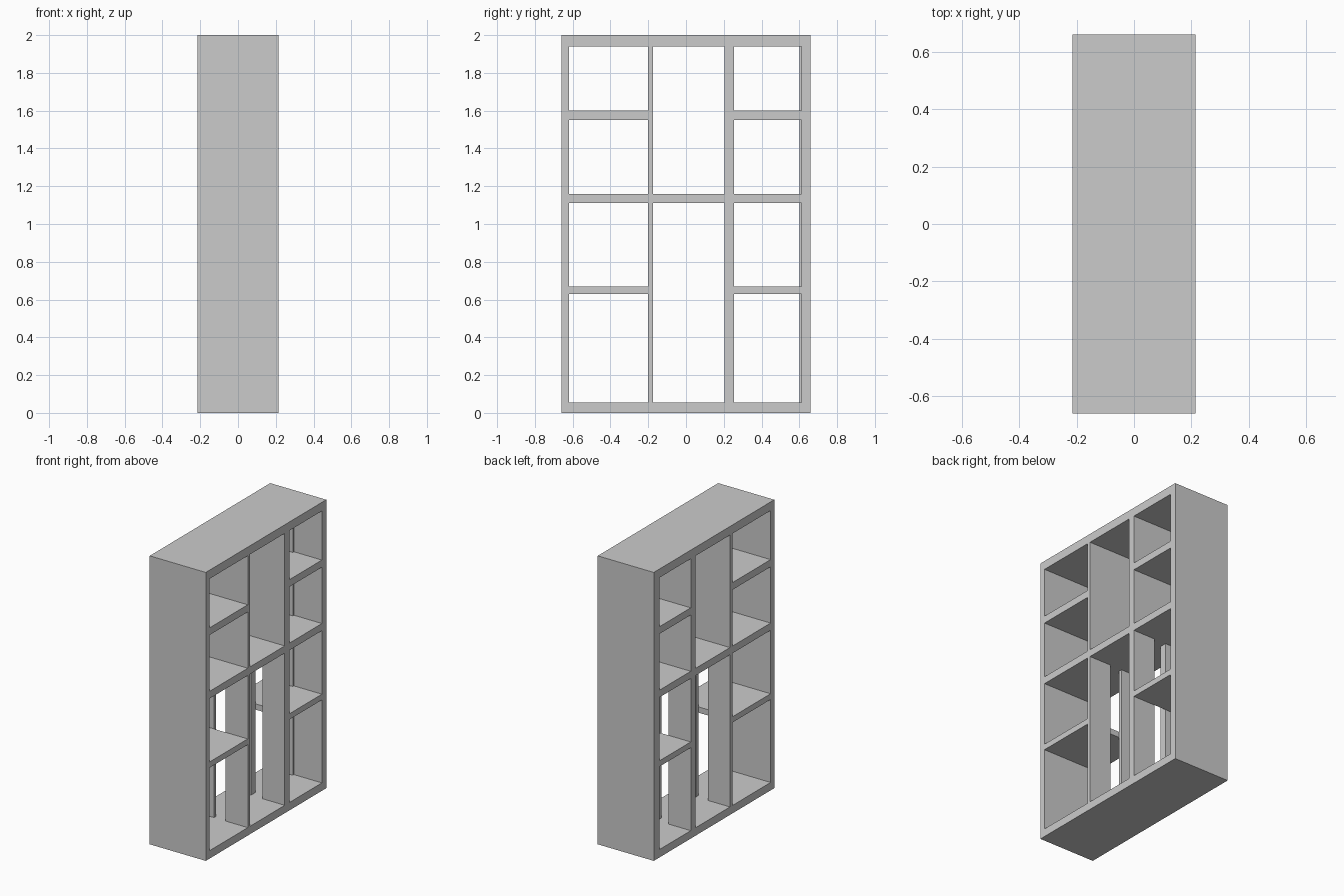
import bpy, bmesh

if "Cube" in bpy.data.objects:
    bpy.data.objects.remove(bpy.data.objects["Cube"])

D = 0.215                 # depth of each of the two back-to-back units
W = 0.66                  # half width
LEFT, RIGHT = -0.62, 0.60 # inner faces of the side walls
DIV_A = (-0.20, -0.175)   # thin divider
DIV_B = (0.205, 0.255)    # thick divider
BOTTOM, TOP = 0.055, 1.94
MID = (1.11, 1.16)        # full-width middle shelf


def board(name, x, y, z):
    """Box from its (min, max) range on every axis."""
    bm = bmesh.new()
    bmesh.ops.create_cube(bm, size=1)
    for v in bm.verts:
        v.co = [r[0] if c < 0 else r[1] for c, r in zip(v.co, (x, y, z))]
    mesh = bpy.data.meshes.new(name)
    bm.to_mesh(mesh)
    bm.free()
    obj = bpy.data.objects.new(name, mesh)
    bpy.context.collection.objects.link(obj)
    return obj


def unit(side, sign):
    def part(name, near, y, z):
        x = sorted((sign * near, sign * D))
        board(f"{side}_{name}", x, y, z)

    # Outer frame, meeting the other unit on the centre plane
    part("bottom", 0, (-W, W), (0, BOTTOM))
    part("top", 0, (-W, W), (TOP, 2))
    part("left_wall", 0, (-W, LEFT), (BOTTOM, TOP))
    part("right_wall", 0, (RIGHT if sign < 0 else 0.612, W), (BOTTOM, TOP))

    # Middle shelf in three spans, with the dividers above and below
    part("middle_shelf", 0, (LEFT, RIGHT if sign < 0 else 0.612), MID)
    for name, y in (("thin_divider", DIV_A), ("thick_divider", DIV_B)):
        part(name + "_upper", 0, y, (MID[1], TOP))
        part(name + "_lower", 0.045, y, (BOTTOM, MID[0]))

    # Short shelves in the side columns
    for i, z in enumerate(((0.63, 0.67), (1.55, 1.60))):
        part(f"left_shelf_{i}", 0, (LEFT, DIV_A[0]), z)
        part(f"right_shelf_{i}", 0,
             (DIV_B[1], RIGHT if sign < 0 else 0.612), z)


unit("right_unit", 1)
unit("left_unit", -1)
